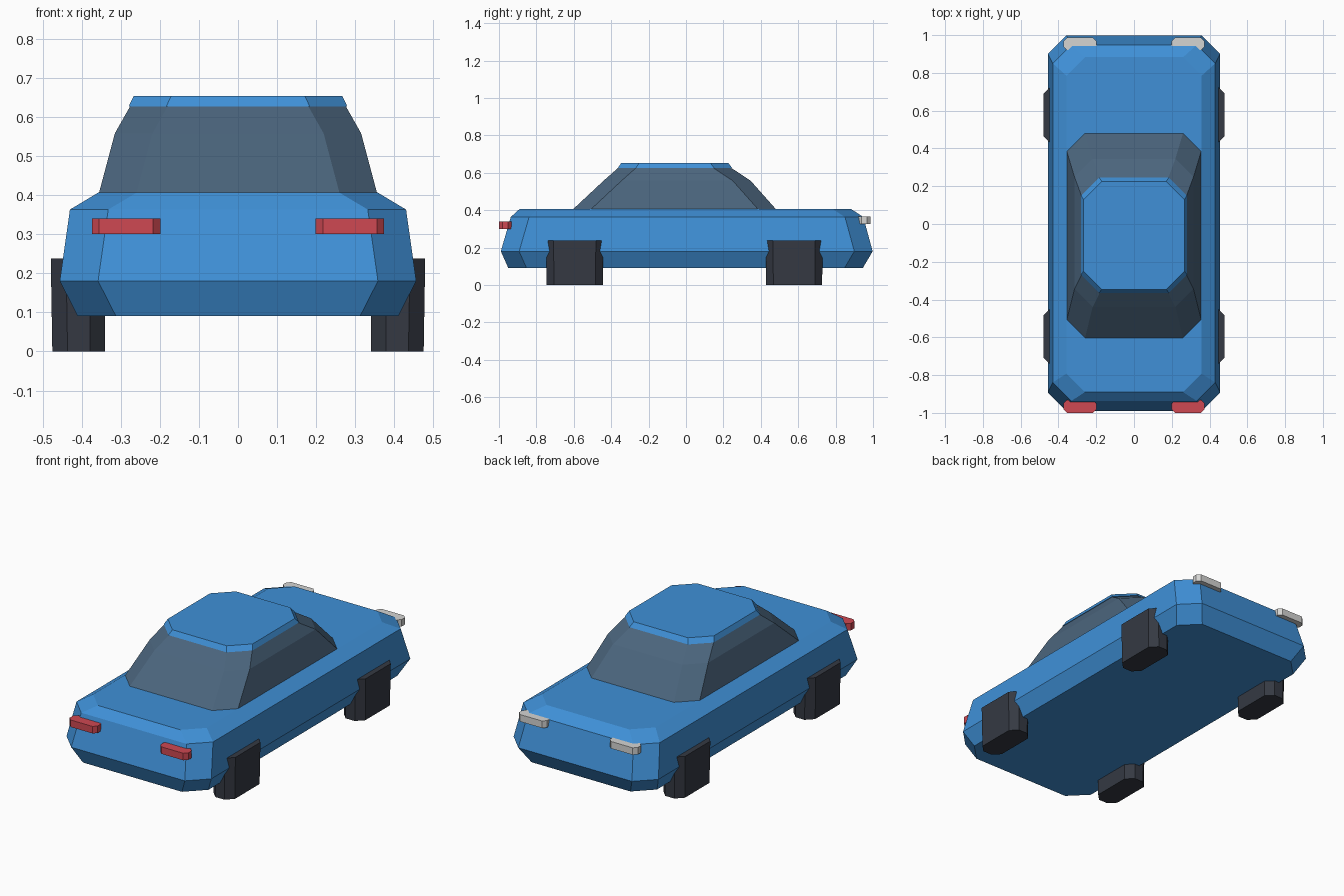
import bpy
import bmesh

cube = bpy.data.objects.get("Cube")
if cube:
    bpy.data.objects.remove(cube, do_unlink=True)


def material(name, colour):
    mat = bpy.data.materials.new(name)
    mat.use_nodes = True
    mat.diffuse_color = (*colour, 1)
    mat.node_tree.nodes["Principled BSDF"].inputs["Base Color"].default_value = (*colour, 1)
    return mat


def octagon(x0, x1, y0, y1, z, cut):
    """Rectangle with its four corners cut off."""
    return [(x0 + cut, y0, z), (x1 - cut, y0, z), (x1, y0 + cut, z), (x1, y1 - cut, z),
            (x1 - cut, y1, z), (x0 + cut, y1, z), (x0, y1 - cut, z), (x0, y0 + cut, z)]


def loft(name, rings, cut, mat):
    """Closed flat-faced solid through stacked octagons (x0, x1, y0, y1, z)."""
    bm = bmesh.new()
    loops = [[bm.verts.new(p) for p in octagon(*ring, cut)] for ring in rings]
    for low, high in zip(loops, loops[1:]):
        for i in range(8):
            j = (i + 1) % 8
            bm.faces.new((low[i], low[j], high[j], high[i]))
    bm.faces.new(loops[0][::-1])
    bm.faces.new(loops[-1])
    bmesh.ops.recalc_face_normals(bm, faces=bm.faces)
    mesh = bpy.data.meshes.new(name)
    bm.to_mesh(mesh)
    bm.free()
    mesh.materials.append(mat)
    obj = bpy.data.objects.new(name, mesh)
    bpy.context.scene.collection.objects.link(obj)
    return obj


def centred(rings):
    return [(-x, x, y0, y1, z) for x, y0, y1, z in rings]


blue = material("blue paint", (0.05, 0.28, 0.68))
glass = material("dark glass", (0.07, 0.13, 0.205))
rubber = material("black rubber", (0.035, 0.041, 0.056))
red = material("red lamp", (0.62, 0.065, 0.085))
white = material("white lamp", (0.66, 0.66, 0.65))

# Body shell, widest at the sill
loft("body", centred([(0.41, -0.95, 0.945, 0.09), (0.456, -0.99, 0.998, 0.18),
                      (0.43, -0.937, 0.948, 0.363), (0.358, -0.89, 0.883, 0.406)]), 0.098, blue)

# Cabin glass and roof
loft("cabin_glass", centred([(0.356, -0.605, 0.482, 0.404), (0.315, -0.44, 0.345, 0.558),
                             (0.276, -0.362, 0.24, 0.627)]), 0.096, glass)
loft("roof", centred([(0.28, -0.364, 0.246, 0.626), (0.267, -0.346, 0.226, 0.653)]), 0.096, blue)

# Wheels and lamps on both sides
for side, s in (("left", 1), ("right", -1)):
    def span(inner, outer):
        return sorted((s * inner, s * outer))

    for end, y in (("front", -0.595), ("back", 0.578)):
        loft(f"{end}_wheel_{side}", [(*span(0.34, 0.475), y - 0.15, y + 0.15, 0),
                                     (*span(0.34, 0.479), y - 0.152, y + 0.152, 0.238)], 0.039, rubber)
    for end, y0, y1, z0, z1, mat in (("front", -1.0, -0.932, 0.3, 0.34, red),
                                     ("back", 0.92, 0.987, 0.326, 0.366, white)):
        loft(f"{end}_lamp_{side}", [(*span(0.198, 0.374), y0, y1, z) for z in (z0, z1)], 0.019, mat)
